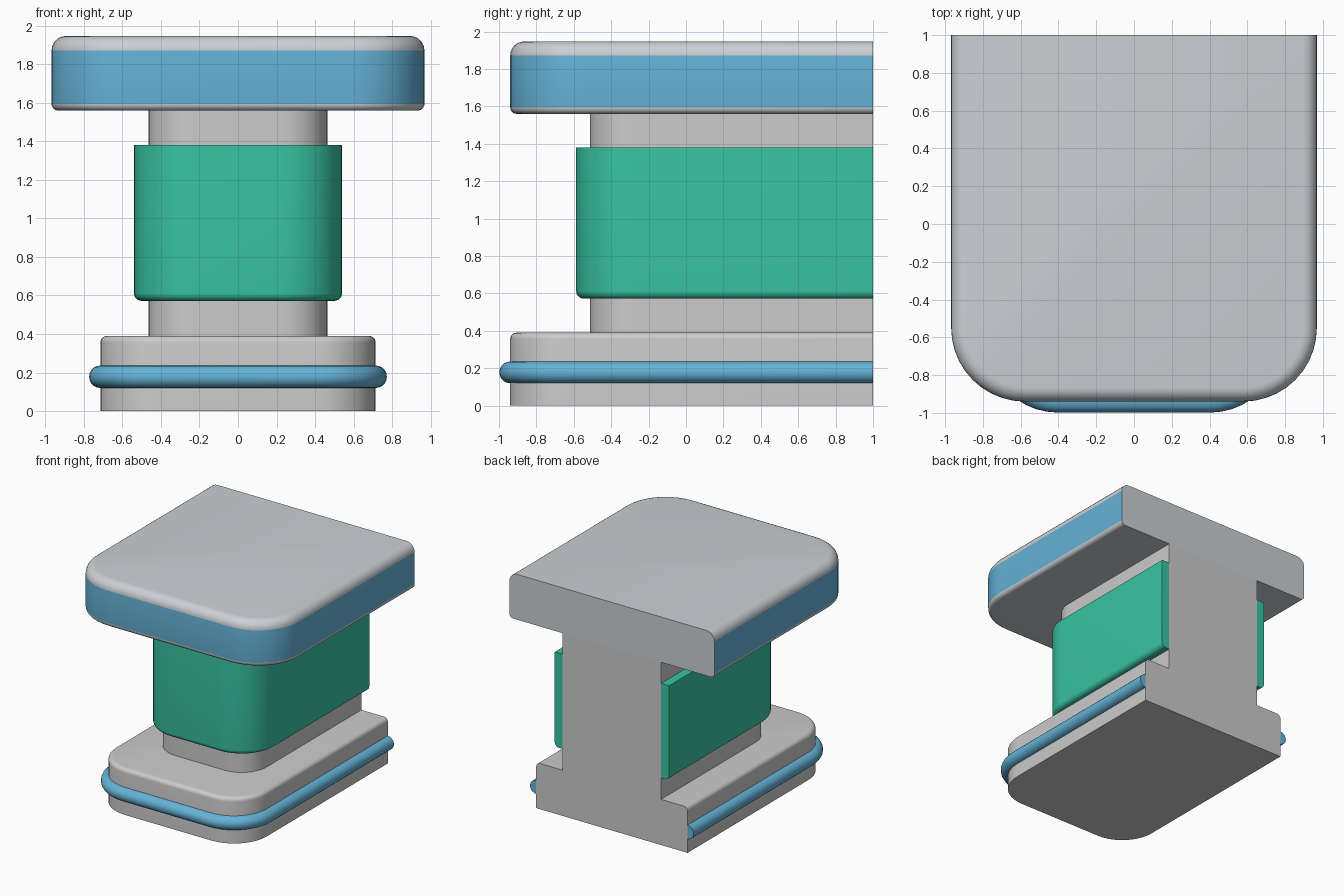
import bpy, bmesh
from math import sin, cos, pi, radians

if "Cube" in bpy.data.objects:
    bpy.data.objects.remove(bpy.data.objects["Cube"])

BACK = 1.0      # flat cut plane at the rear
CORNER_SEGS = 10


def material(name, rgb):
    m = bpy.data.materials.new(name)
    m.diffuse_color = (*rgb, 1)
    m.use_nodes = True
    m.node_tree.nodes["Principled BSDF"].inputs["Base Color"].default_value = m.diffuse_color
    return m


def outline(hx, front, r, off):
    """U-shaped path, open at the back, with round front corners."""
    pts = [(-hx - off, BACK)]
    for cx, start in ((-hx + r, pi), (hx - r, 1.5 * pi)):
        for i in range(CORNER_SEGS + 1):
            a = start + i * pi / 2 / CORNER_SEGS
            pts.append((cx + (r + off) * cos(a), front + r + (r + off) * sin(a)))
    return pts + [(hx + off, BACK)]


def arc(co, cz, r, a0, a1, n=6):
    """Arc in the (offset, z) profile plane, angles in degrees."""
    angles = [radians(a0 + (a1 - a0) * i / n) for i in range(n + 1)]
    return [(co + r * cos(a), cz + r * sin(a)) for a in angles]


def sweep(name, hx, front, r, profile, solid=True, mat=None, band=None):
    """Sweep a profile of (offset, z) points round the U-shaped outline.
    solid: fill the inside; otherwise make a closed band.
    band: z range that takes the material, or None for all."""
    bm = bmesh.new()
    rows = [[bm.verts.new((x, y, z)) for x, y in outline(hx, front, r, o)]
            for o, z in profile]
    n = len(rows)
    for k in range(n - 1 if solid else n):
        a, b = rows[k], rows[(k + 1) % n]
        for i in range(len(a) - 1):
            f = bm.faces.new((a[i], a[i + 1], b[i + 1], b[i]))
            if band and not band[0] < f.calc_center_median().z < band[1]:
                f.material_index = 1
    left, right = [w[0] for w in rows], [w[-1] for w in rows]
    caps = [rows[0], rows[-1], left + right[::-1]] if solid else [left, right]
    for c in caps:
        bm.faces.new(c).material_index = 1 if band else 0
    bmesh.ops.recalc_face_normals(bm, faces=bm.faces)
    me = bpy.data.meshes.new(name)
    bm.to_mesh(me)
    bm.free()
    if mat:
        me.materials.append(mat)
        if band:
            me.materials.append(grey)
    ob = bpy.data.objects.new(name, me)
    bpy.context.collection.objects.link(ob)
    bpy.ops.object.select_all(action='DESELECT')
    ob.select_set(True)
    bpy.context.view_layer.objects.active = ob
    bpy.ops.object.shade_smooth_by_angle(angle=radians(35))
    return ob


grey = material("grey", (0.6, 0.63, 0.66))
blue = material("blue", (0.13, 0.45, 0.68))
green = material("green", (0.04, 0.56, 0.37))

# Base plinth with a softened top edge
sweep("base", 0.715, -0.94, 0.31, [(0, 0)] + arc(-0.035, 0.355, 0.035, 0, 90))

# Half-round blue moulding round the base
sweep("base_moulding", 0.715, -0.94, 0.31, arc(0, 0.178, 0.058, -90, 90, 10),
      solid=False, mat=blue)

# Central column
sweep("column", 0.465, -0.512, 0.235, [(0, 0.39), (0, 1.56)])

# Green sleeve round the column, rounded below and sharp above
sweep("column_sleeve", 0.465, -0.512, 0.235,
      [(0, 0.572)] + arc(0.035, 0.612, 0.04, -90, 0) + [(0.075, 1.38), (0, 1.38)],
      solid=False, mat=green)

# Top slab with rounded edges and a blue side band
sweep("top_slab", 0.968, -0.94, 0.39,
      arc(-0.035, 1.595, 0.035, -90, 0) + arc(-0.075, 1.872, 0.075, 0, 90),
      mat=blue, band=(1.596, 1.871))
